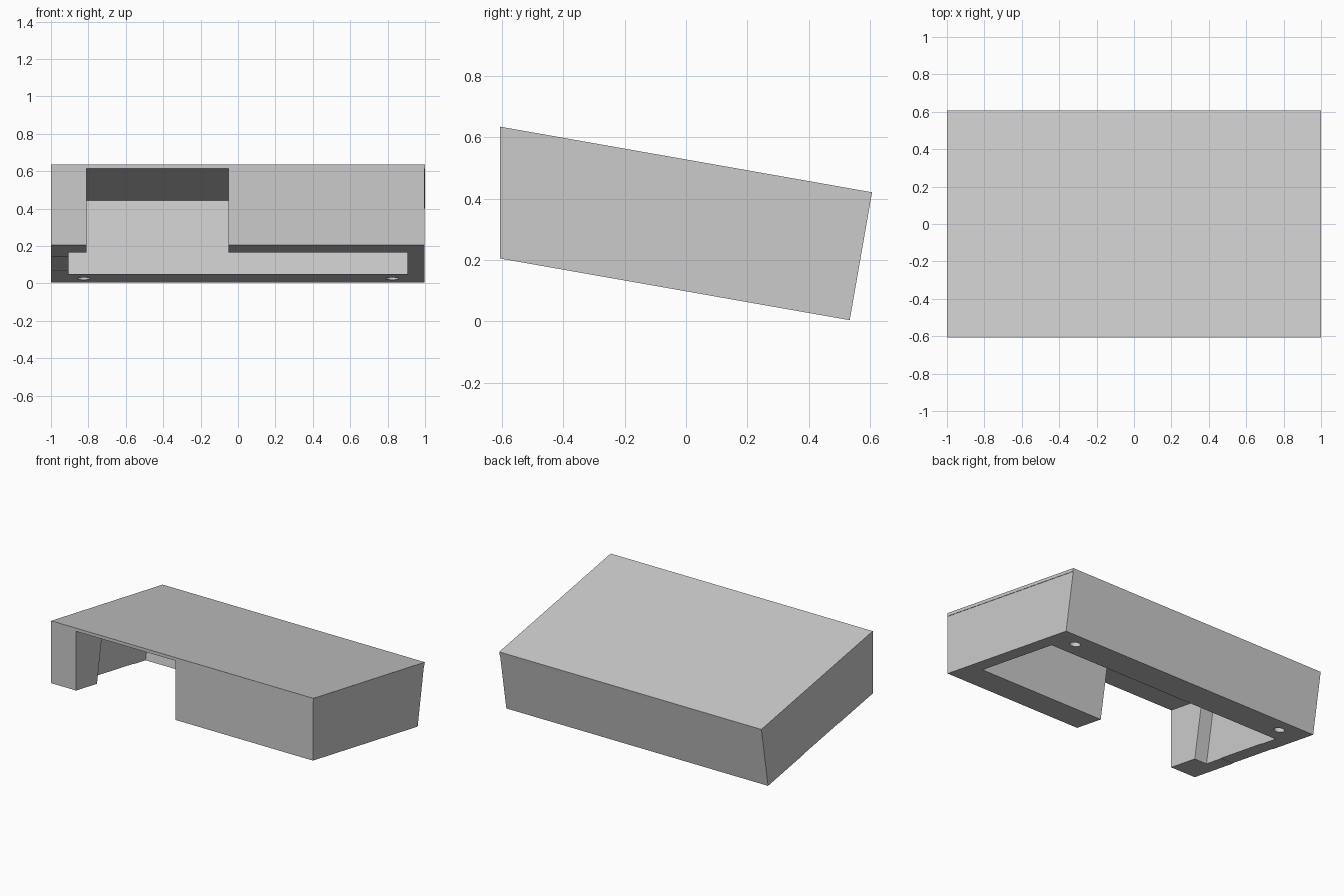
import bpy, bmesh
from math import radians, tan
from mathutils import Matrix, Vector

cube = bpy.data.objects.get("Cube")
if cube:
    bpy.data.objects.remove(cube, do_unlink=True)

TILT = tan(radians(10))
FRONT, BACK = -0.607, 0.607
TOP, LID = 0.635, 0.022

grey = bpy.data.materials.new("light_grey")
grey.use_nodes = True
colour = (0.6, 0.6, 0.6, 1)
grey.diffuse_color = colour
grey.node_tree.nodes["Principled BSDF"].inputs["Base Color"].default_value = colour


def top_z(y, drop=0.0):
    """Height of the sloping top, lowered by drop."""
    return TOP - drop - (y - FRONT) * TILT


def make(name, bm):
    bmesh.ops.recalc_face_normals(bm, faces=bm.faces)
    mesh = bpy.data.meshes.new(name)
    bm.to_mesh(mesh)
    bm.free()
    mesh.materials.append(grey)
    obj = bpy.data.objects.new(name, mesh)
    bpy.context.collection.objects.link(obj)
    return obj


def prism(name, x0, x1, profile):
    """Side profile of (y, z) points extruded along x."""
    bm = bmesh.new()
    face = bm.faces.new([bm.verts.new((x0, y, z)) for y, z in profile])
    ext = bmesh.ops.extrude_face_region(bm, geom=[face])["geom"]
    verts = [v for v in ext if isinstance(v, bmesh.types.BMVert)]
    bmesh.ops.translate(bm, verts=verts, vec=(x1 - x0, 0, 0))
    return make(name, bm)


def leaning(y, z, height):
    """Point reached from (y, z) along the wall direction, square to the slope."""
    return (y + height * TILT, z + height)


def base_z(y):
    return 0.205 - (y - FRONT) * TILT


def cut(target, cutter):
    mod = target.modifiers.new("cut", "BOOLEAN")
    mod.operation = "DIFFERENCE"
    mod.solver = "EXACT"
    mod.object = cutter
    with bpy.context.temp_override(object=target, active_object=target):
        bpy.ops.object.modifier_apply(modifier=mod.name)
    bpy.data.objects.remove(cutter, do_unlink=True)


# Walls: wedge with an upright front and a leaning back
back_base = 0.534
lid_back = BACK - LID * TILT
walls = prism("walls", -1, 0.997, [
    (FRONT, base_z(FRONT)), (back_base, base_z(back_base)),
    (lid_back, top_z(lid_back, LID)), (FRONT, top_z(FRONT, LID))])

# Open pocket from the underside up to the lid
y0, y1 = -0.38, 0.285
cut(walls, prism("pocket_cutter", -0.905, 0.905, [
    leaning(y0, base_z(y0), -0.1), leaning(y1, base_z(y1), -0.1),
    leaning(y1, base_z(y1), 0.6), leaning(y0, base_z(y0), 0.6)]))

# Wide notch through the front wall
cut(walls, prism("notch_cutter", -0.81, -0.05, [
    (-0.8, -0.2), (-0.2, -0.2), (-0.2, 0.9), (-0.8, 0.9)]))

# Shallow recess across the rim on one side
cut(walls, prism("recess_cutter", -1.1, -0.85, [
    (y, base_z(y) + dz) for y, dz in
    ((-0.24, -0.1), (0.15, -0.1), (0.15, 0.003), (-0.24, 0.003))]))

# Round holes in the underside near the back corners
for x in (-0.825, 0.825):
    y = 0.415
    bm = bmesh.new()
    place = Matrix.Translation(Vector((x, y, base_z(y)))) @ Matrix.Rotation(radians(-10), 4, "X")
    bmesh.ops.create_cone(bm, cap_ends=True, segments=24, radius1=0.034,
                          radius2=0.034, depth=0.5, matrix=place)
    cut(walls, make("hole_cutter", bm))

# Thin sloping lid
lid = prism("lid", -1, 1, [
    (FRONT, top_z(FRONT, LID)), (lid_back, top_z(lid_back, LID)),
    (BACK, top_z(BACK)), (FRONT, top_z(FRONT))])
